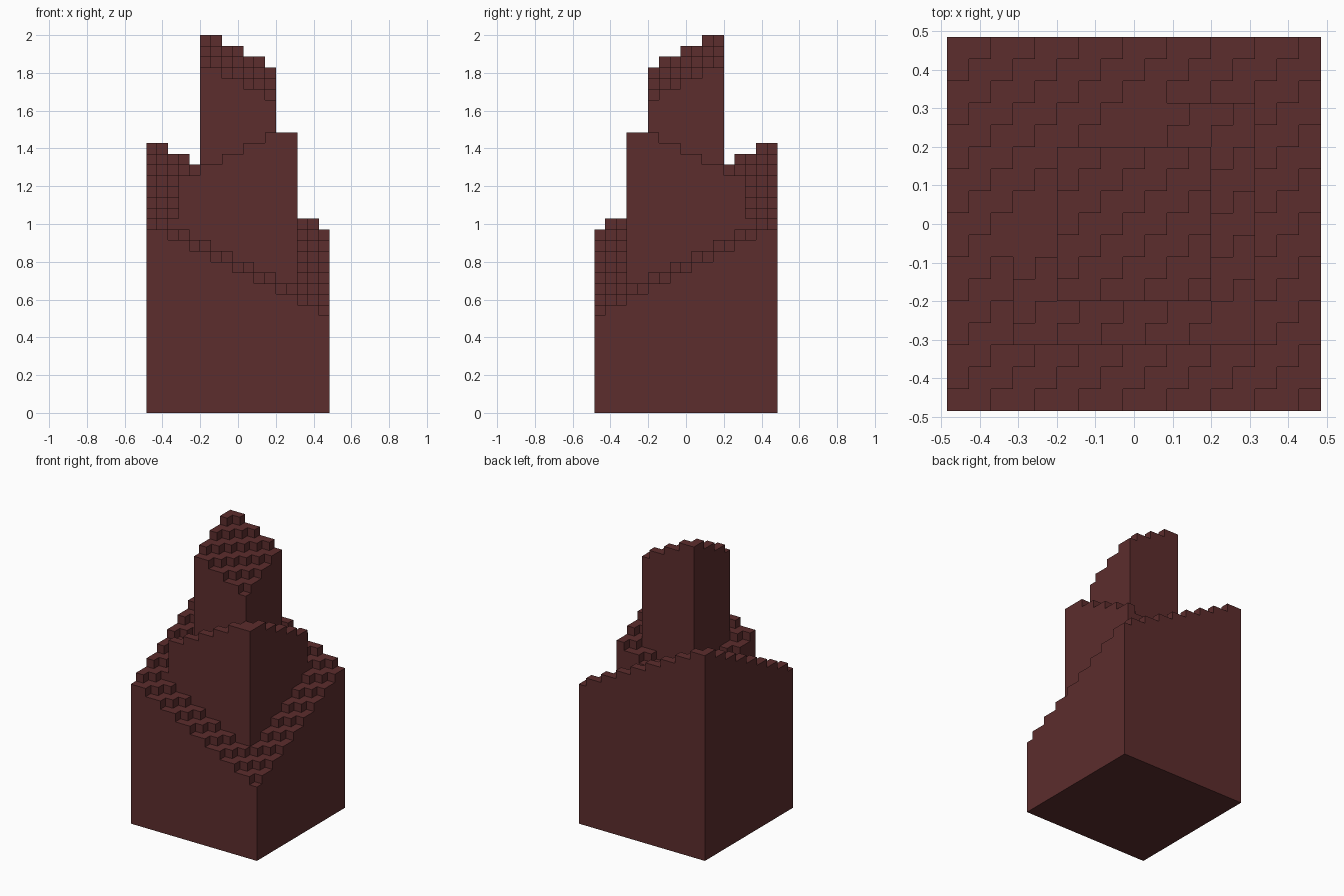
import bpy
import bmesh
import math
from mathutils import Vector

cube = bpy.data.objects.get("Cube")
if cube:
    bpy.data.objects.remove(cube, do_unlink=True)

WIDTH = 17          # blocks along each side of the base
UNIT = 2 / 35       # edge of one block; the tower is 35 blocks tall

stone = bpy.data.materials.new("dark_red_stone")
stone.use_nodes = True
stone.diffuse_color = (0.107, 0.026, 0.026, 1)
stone.node_tree.nodes["Principled BSDF"].inputs["Base Color"].default_value = stone.diffuse_color


# Height of each tier's slanted top, in blocks
def base_height(i, j):
    return 17 + math.ceil((j - i) / 2)


def middle_height(i, j):
    return min(26, 22 + (i - j) // 2)


def tower_height(i, j):
    return 32 + math.ceil((j - i) / 2)


# Name, inset from the base edge, height rule
TIERS = [("base_tier", 0, base_height),
         ("middle_tier", 3, middle_height),
         ("top_tower", 5, tower_height)]

# Stack the tiers: each one takes only the blocks above those below it
filled = set()
parts = []
for name, inset, height in TIERS:
    span = range(inset, WIDTH - inset)
    blocks = {(i, j, k) for i in span for j in span for k in range(height(i, j))} - filled
    filled |= blocks
    parts.append((name, blocks))


def build_part(name, blocks):
    """Mesh the exposed sides of the blocks and merge flat regions."""
    bm = bmesh.new()
    verts = {}

    def corner(p):
        key = tuple(round(c) for c in p)
        if key not in verts:
            x, y, z = key
            verts[key] = bm.verts.new(((x - WIDTH / 2) * UNIT, (y - WIDTH / 2) * UNIT, z * UNIT))
        return verts[key]

    for block in sorted(blocks):
        centre = Vector(block) + Vector((0.5, 0.5, 0.5))
        for axis in range(3):
            for sign in (-1, 1):
                neighbour = list(block)
                neighbour[axis] += sign
                if tuple(neighbour) in filled:
                    continue
                n, u = Vector(), Vector()
                n[axis] = sign / 2
                u[(axis + 1) % 3] = 0.5
                v = n.cross(u) * 2
                bm.faces.new([corner(centre + n + a * u + b * v)
                              for a, b in ((-1, -1), (1, -1), (1, 1), (-1, 1))])

    bm.normal_update()
    bmesh.ops.dissolve_limit(bm, angle_limit=0.01, verts=bm.verts[:], edges=bm.edges[:])
    mesh = bpy.data.meshes.new(name)
    bm.to_mesh(mesh)
    bm.free()
    mesh.materials.append(stone)
    bpy.context.collection.objects.link(bpy.data.objects.new(name, mesh))


for name, blocks in parts:
    build_part(name, blocks)
